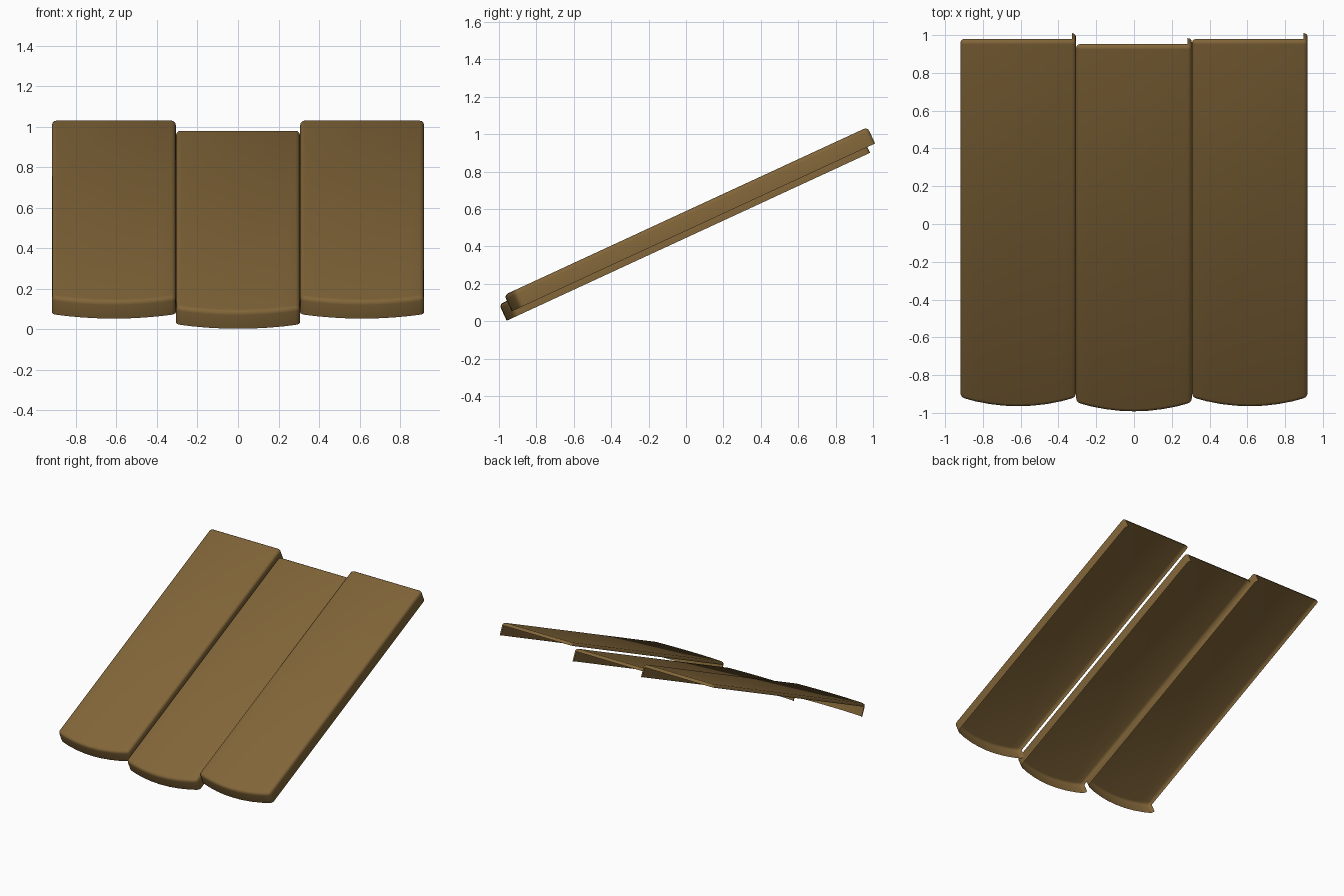
import bpy, bmesh, math
from mathutils import Matrix

if "Cube" in bpy.data.objects:
    bpy.data.objects.remove(bpy.data.objects["Cube"])

HALF_W, LENGTH, DEPTH, BOW = 0.306, 2.14, 0.096, 0.052
BEVEL, SEGS, PITCH = 0.022, 3, math.radians(24.8)

wood = bpy.data.materials.new("brown_wood")
wood.diffuse_color = (0.22, 0.13, 0.04, 1)
wood.use_nodes = True
wood.node_tree.nodes["Principled BSDF"].inputs["Base Color"].default_value = wood.diffuse_color


def make_tile(name, x, y, z):
    bm = bmesh.new()
    # board outline with a bowed lower end
    n = 8
    pts = [(-HALF_W + 2 * HALF_W * i / n, BOW * (2 * i / n - 1) ** 2) for i in range(n + 1)]
    pts += [(HALF_W, LENGTH), (-HALF_W, LENGTH)]
    top = bm.faces.new([bm.verts.new((px, py, 0)) for px, py in pts])
    ext = bmesh.ops.extrude_face_region(bm, geom=[top], use_keep_orig=True)
    low = [v for v in ext["geom"] if isinstance(v, bmesh.types.BMVert)]
    bmesh.ops.translate(bm, verts=low, vec=(0, 0, -DEPTH))
    bmesh.ops.recalc_face_normals(bm, faces=bm.faces)

    # round the upper rim and the four upright corners
    def rounded(e):
        a, b = (v.co for v in e.verts)
        rim = a.z > -0.01 and b.z > -0.01
        upright = abs(a.z - b.z) > 0.05 and abs(a.x) > HALF_W - 0.001
        return rim or upright
    bmesh.ops.bevel(bm, geom=[e for e in bm.edges if rounded(e)], offset=BEVEL,
                    segments=SEGS, profile=0.5, affect='EDGES')
    bm.normal_update()

    # leave the underside, left side and upper end open
    def hidden(f):
        m = f.normal
        return (m.z < -0.9 or m.x < -0.99 or m.y > 0.99
                or (abs(m.z) < 0.05 and m.x < -0.05 and m.y > 0.05))
    bmesh.ops.delete(bm, geom=[f for f in bm.faces if hidden(f)], context='FACES')

    # tilt to the roof pitch
    bm.transform(Matrix.Translation((x, y, z)) @ Matrix.Rotation(PITCH, 4, 'X'))
    mesh = bpy.data.meshes.new(name)
    bm.to_mesh(mesh)
    bm.free()
    mesh.materials.append(wood)
    ob = bpy.data.objects.new(name, mesh)
    bpy.context.collection.objects.link(ob)
    bpy.context.view_layer.objects.active = ob
    ob.select_set(True)
    bpy.ops.object.shade_smooth_by_angle(angle=math.radians(35))
    ob.select_set(False)


# outer tiles sit higher, middle tile slips down and under
make_tile("left_roof_tile", -0.613, -0.972, 0.14)
make_tile("middle_roof_tile", 0.0, -0.999, 0.09)
make_tile("right_roof_tile", 0.613, -0.972, 0.14)
